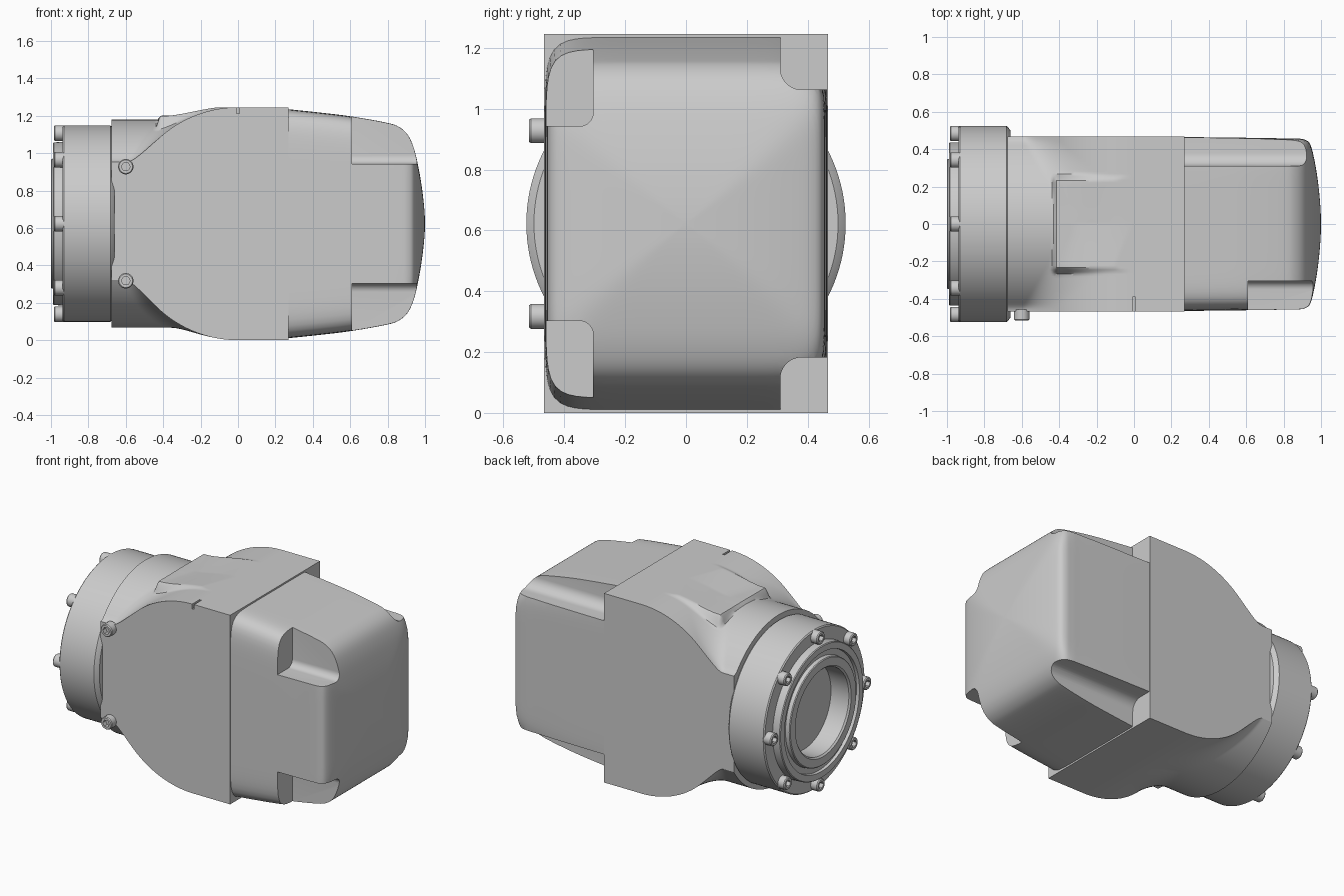
import bpy, bmesh, math

if "Cube" in bpy.data.objects:
    bpy.data.objects.remove(bpy.data.objects["Cube"])

ZC = 0.6225  # height of the main axis


def make(name, verts, faces):
    mesh = bpy.data.meshes.new(name)
    mesh.from_pydata(verts, [], faces)
    bm = bmesh.new()
    bm.from_mesh(mesh)
    bmesh.ops.remove_doubles(bm, verts=bm.verts, dist=1e-5)
    bmesh.ops.recalc_face_normals(bm, faces=bm.faces)
    bm.to_mesh(mesh)
    bm.free()
    ob = bpy.data.objects.new(name, mesh)
    bpy.context.collection.objects.link(ob)
    return ob


def activate(ob):
    bpy.ops.object.select_all(action='DESELECT')
    ob.select_set(True)
    bpy.context.view_layer.objects.active = ob


def smooth(ob):
    activate(ob)
    bpy.ops.object.shade_smooth_by_angle(angle=math.radians(32))


def cut(ob, cutter):
    activate(ob)
    mod = ob.modifiers.new("cut", 'BOOLEAN')
    mod.operation, mod.solver, mod.object = 'DIFFERENCE', 'EXACT', cutter
    bpy.ops.object.modifier_apply(modifier=mod.name)
    bpy.data.objects.remove(cutter)


def loft(name, rings):
    """Skin equal-length rings and cap both ends."""
    n = len(rings[0])
    verts = [p for ring in rings for p in ring]
    faces = [(i * n + j, i * n + (j + 1) % n, (i + 1) * n + (j + 1) % n, (i + 1) * n + j)
             for i in range(len(rings) - 1) for j in range(n)]
    faces += [tuple(range(n)), tuple(range(len(verts) - n, len(verts)))]
    return make(name, verts, faces)


def lathe(name, profile, n, hex_from=99):
    """Revolve (x, r) about the x axis; rings from hex_from on are hexagonal."""
    rings = []
    for i, (x, r) in enumerate(profile):
        ring = []
        for j in range(n):
            a = math.tau * j / n
            k = r
            if i >= hex_from:
                k = r * math.cos(math.pi / 6) / math.cos(a % (math.pi / 3) - math.pi / 6)
            ring.append((x, k * math.cos(a), k * math.sin(a)))
        rings.append(ring)
    return loft(name, rings)


def step(t):
    t = min(max(t, 0), 1)
    return t * t * (3 - 2 * t)


def smax(a, b, k):
    return max(a, b) + max(k - abs(a - b), 0) ** 2 / (4 * k)


# Main housing: round-ended slab blended into a cylindrical neck
def half_height(x, y, pad):
    h = math.sqrt(0.556 ** 2 - y * y)
    if pad:
        h = smax(h, 0.33 + 0.247 * step((x + 0.49) / 0.08) * step((0.32 - abs(y)) / 0.09), 0.03)
    slab = 0.6225 if x > 0 else math.sqrt(max(0.6225 ** 2 - x * x, 0))
    return min(smax(h, slab, 0.05 + 0.2 * abs(y)), 0.6225)


NX, NY, X0, X1, W = 112, 80, -0.675, 0.27, 0.467
verts, faces = [], []
for s in (1, -1):
    for i in range(NX + 1):
        for j in range(NY + 1):
            x, y = X0 + (X1 - X0) * i / NX, -W + 2 * W * j / NY
            verts.append((x, y, ZC + s * half_height(x, y, s > 0)))
M, R = (NX + 1) * (NY + 1), NY + 1
for i in range(NX):
    for j in range(NY):
        a = i * R + j
        q = (a, a + R, a + R + 1, a + 1)
        faces += [q, tuple(v + M for v in reversed(q))]
edges = [(i * R + j, (i + 1) * R + j) for i in range(NX) for j in (0, NY)]
edges += [(i * R + j, i * R + j + 1) for j in range(NY) for i in (0, NX)]
faces += [(a, b, b + M, a + M) for a, b in edges]
housing = make("housing", verts, faces)

# Alignment slot on the top front edge
slot = loft("slot_cutter", [[(x, -0.5, 1.213), (x, -0.39, 1.213), (x, -0.39, 1.3), (x, -0.5, 1.3)]
                            for x in (-0.007, 0.007)])
cut(housing, slot)
smooth(housing)

# Rounded end cover: lofted superellipse sections (x, half height, half width)
stations = [(0.26, .613, .465), (0.45, .593, .463), (0.61, .573, .461), (0.79, .541, .458),
            (0.86, .518, .457), (0.91, .472, .452), (0.943, .395, .425), (0.967, .29, .33),
            (0.985, .18, .215), (0.996, .08, .10), (1.0, .012, .015)]


def catmull(pts, sub):
    ext = [pts[0]] + pts + [pts[-1]]
    out = []
    for a, b, c, d in zip(ext, ext[1:], ext[2:], ext[3:]):
        for k in range(sub):
            t = k / sub
            out.append(tuple(0.5 * (2 * q + (r - p) * t + (2 * p - 5 * q + 4 * r - s) * t * t
                                    + (3 * q - p - 3 * r + s) * t ** 3)
                             for p, q, r, s in zip(a, b, c, d)))
    return out + [pts[-1]]


rings = []
for x, h, w in catmull(stations, 4):
    ring = []
    for j in range(160):
        c, s = math.cos(math.tau * j / 160), math.sin(math.tau * j / 160)
        k = (abs(c) ** 10 + abs(s) ** 10) ** -0.1
        ring.append((x, w * k * c, ZC + h * k * s))
    rings.append(ring)
cover = loft("end_cover", rings)


# Filleted corner reliefs: full length at the back, short pockets at the front
def corner_cutter(x0, y, z, r, sy, sz):
    pts = [(0.7, z), (0.7, 0.8), (y, 0.8)]
    for k in range(9):
        a = math.pi + math.pi / 2 * k / 8
        pts.append((y + r + r * math.cos(a), z + r + r * math.sin(a)))
    return loft("corner_cutter", [[(x, sy * p, ZC + sz * q) for p, q in pts] for x in (x0, 1.1)])


for sz in (1, -1):
    cut(cover, corner_cutter(0.2, 0.31, 0.44, 0.07, 1, sz))
    cut(cover, corner_cutter(0.61, 0.305, 0.32, 0.045, -1, sz))
smooth(cover)

# Mounting flange with stepped hub rings and a blind bore
flange = lathe("flange", [
    (-0.66, .50), (-0.674, .518), (-0.682, .525), (-0.93, .525), (-0.937, .518), (-0.937, .437),
    (-0.985, .435), (-0.99, .43), (-0.99, .39), (-0.97, .388), (-0.97, .35), (-0.995, .347),
    (-1.0, .342), (-1.0, .29), (-0.99, .28), (-0.86, .28)], 128)
flange.location.z = ZC
smooth(flange)

# Socket-head bolts: eight around the flange, two on the front face
bolt = lathe("flange_bolt_1", [(0.01, .041), (-0.044, .041), (-0.05, .036), (-0.05, .024),
                               (-0.02, .024)], 36, 3)
smooth(bolt)
for i in range(8):
    ob = bolt if i == 0 else bolt.copy()
    if i:
        ob.name = f"flange_bolt_{i + 1}"
        bpy.context.collection.objects.link(ob)
    a = math.tau * i / 8
    ob.location = (-0.935, 0.484 * math.cos(a), ZC + 0.484 * math.sin(a))
for name, sz in (("upper_front_bolt", 1), ("lower_front_bolt", -1)):
    ob = bolt.copy()
    ob.name = name
    bpy.context.collection.objects.link(ob)
    ob.location = (-0.60, -0.466, ZC + sz * 0.305)
    ob.rotation_euler.z = math.pi / 2
